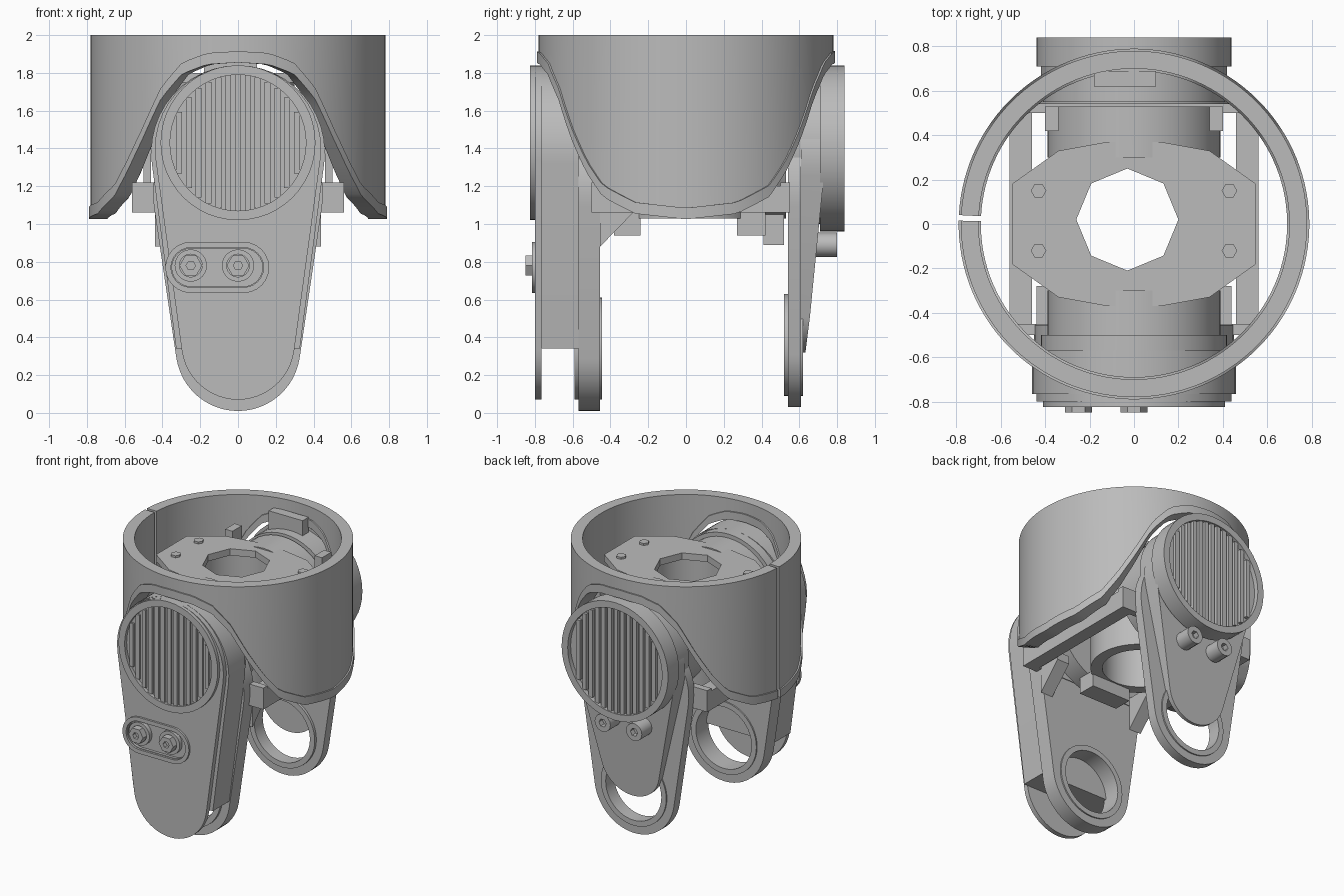
import bpy, bmesh, math
from math import sin, cos, pi
from mathutils import Vector

if "Cube" in bpy.data.objects:
    bpy.data.objects.remove(bpy.data.objects["Cube"])

grey = bpy.data.materials.new("plain grey")
grey.use_nodes = True
grey.diffuse_color = (0.5, 0.5, 0.5, 1)
grey.node_tree.nodes["Principled BSDF"].inputs["Base Color"].default_value = (0.5, 0.5, 0.5, 1)


def finish(name, bm):
    bmesh.ops.recalc_face_normals(bm, faces=bm.faces)
    mesh = bpy.data.meshes.new(name)
    bm.to_mesh(mesh)
    bm.free()
    mesh.materials.append(grey)
    ob = bpy.data.objects.new(name, mesh)
    bpy.context.collection.objects.link(ob)
    return ob


def activate(ob):
    bpy.ops.object.select_all(action='DESELECT')
    ob.select_set(True)
    bpy.context.view_layer.objects.active = ob


def prism(name, outline, lo, hi, axis='y'):
    """Extrude an outline along y (points are x, z) or z (points are x, y)."""
    bm = bmesh.new()
    place = (lambda a, b, c: (a, c, b)) if axis == 'y' else (lambda a, b, c: (a, b, c))
    ends = [[bm.verts.new(place(a, b, c)) for a, b in outline] for c in (lo, hi)]
    n = len(outline)
    for ring in ends:
        bm.faces.new(ring)
    for i in range(n):
        j = (i + 1) % n
        bm.faces.new((ends[0][i], ends[0][j], ends[1][j], ends[1][i]))
    return finish(name, bm)


def box(name, x, y, z):
    return prism(name, [(x[0], y[0]), (x[1], y[0]), (x[1], y[1]), (x[0], y[1])], z[0], z[1], 'z')


def circle(r, a=0, b=0, n=48):
    return [(a + r * cos(2 * pi * i / n), b + r * sin(2 * pi * i / n)) for i in range(n)]


def taper(r1, z1, r2, z2, n=24):
    """Outline around a large upper circle and a small lower one."""
    tilt = math.asin((r1 - r2) / (z1 - z2))
    top = [-tilt + (pi + 2 * tilt) * i / n for i in range(n + 1)]
    low = [pi + tilt + (pi - 2 * tilt) * i / n for i in range(n + 1)]
    return ([(r1 * cos(t), z1 + r1 * sin(t)) for t in top]
            + [(r2 * cos(t), z2 + r2 * sin(t)) for t in low])


def stadium(x1, x2, z, r, n=12):
    arcs = [(x2, -pi / 2), (x1, pi / 2)]
    return [(x + r * cos(s + pi * i / n), z + r * sin(s + pi * i / n))
            for x, s in arcs for i in range(n + 1)]


def cut(ob, cutter):
    cutter.hide_render = True
    mod = ob.modifiers.new("cut", 'BOOLEAN')
    mod.operation, mod.solver, mod.object = 'DIFFERENCE', 'EXACT', cutter
    activate(ob)
    bpy.ops.object.modifier_apply(modifier="cut")
    bpy.data.objects.remove(cutter)
    return ob


def ring(name, outer, inner, a, b, lo, hi, axis='y', n=48):
    return cut(prism(name, circle(outer, a, b, n), lo, hi, axis),
               prism("bore", circle(inner, a, b, n), lo - 0.1, hi + 0.1, axis))


# Round shell with a lower edge that arches over both discs
ARCH = [(0, 1.86), (12, 1.85), (22, 1.80), (31, 1.67), (40, 1.45), (48, 1.28),
        (56, 1.15), (70, 1.06), (90, 1.03)]


def edge_height(t):
    d = math.degrees(math.asin(min(1, abs(cos(t)))))
    for (d0, z0), (d1, z1) in zip(ARCH, ARCH[1:]):
        if d <= d1 + 1e-6:
            return z0 + (z1 - z0) * (d - d0) / (d1 - d0)
    return ARCH[-1][1]


def curved_wall(name, inner, outer, bottom, top, steps=120):
    """Open ring with a narrow slit at the right side."""
    bm = bmesh.new()
    gap, rows = 0.016, []
    for i in range(steps + 1):
        t = -pi + gap + (2 * pi - 2 * gap) * i / steps - 0.035
        rows.append([bm.verts.new((r * cos(t), r * sin(t), z)) for r, z in
                     ((outer, bottom(t)), (outer, top(t)), (inner, top(t)), (inner, bottom(t)))])
    for p, q in zip(rows, rows[1:]):
        for k in range(4):
            m = (k + 1) % 4
            bm.faces.new((p[k], p[m], q[m], q[k]))
    bm.faces.new(rows[0])
    bm.faces.new(rows[-1])
    return finish(name, bm)


curved_wall("shell", 0.70, 0.78, edge_height, lambda t: 2.0)
curved_wall("shell_edge_band", 0.69, 0.79, lambda t: edge_height(t) - 0.005,
            lambda t: edge_height(t) + 0.055)


# Slatted disc, facing -y or +y
def grille(name, z, radius, face, depth):
    s = 1 if face > 0 else -1

    def span(a, b):
        return sorted((face - s * a, face - s * b))
    ring(name + "_rim", radius, radius - 0.05, 0, z, *span(0, depth))
    prism(name + "_backing", circle(radius - 0.04, 0, z), *span(0.035, depth))
    inner = radius - 0.045
    for i in range(-6, 7):
        x = i * 0.052
        h = math.sqrt(inner ** 2 - (abs(x) + 0.015) ** 2)
        box(f"{name}_slat_{i + 7}", (x - 0.016, x + 0.016), span(0.01, 0.04), (z - h, z + h))


grille("front_grille", 1.43, 0.41, -0.825, 0.06)
grille("back_grille", 1.40, 0.44, 0.84, 0.13)

# Disc housings reaching into the shell
prism("front_housing", circle(0.42, 0, 1.42), -0.78, -0.50)
prism("back_housing", circle(0.41, 0, 1.41), 0.55, 0.74)
for nm, lo, hi in (("front", -0.50, -0.30), ("back", 0.30, 0.53)):
    cut(prism(nm + "_motor", circle(0.39, 0, 1.42), lo, hi),
        prism("bore", circle(0.30), 0.9, 2.1, 'z'))

# Front leg: outer plate, body, inner plate with bearing hole
plate = prism("front_leg_plate", taper(0.44, 1.40, 0.30, 0.37), -0.80, -0.765)
cut(plate, prism("slot", stadium(-0.25, 0.03, 0.77, 0.10), -0.9, -0.78))
body = [(x, max(z, 0.34)) for x, z in taper(0.46, 1.38, 0.33, 0.36)]
body = [p for i, p in enumerate(body) if p[1] > 0.34 or body[i - 1][1] > 0.34
        or body[(i + 1) % len(body)][1] > 0.34]
prism("front_leg_body", body, -0.765, -0.57)
ring("slot_bolt_left_seat", 0.085, 0.06, 0.0, 0.78, -0.81, -0.78)
ring("slot_bolt_right_seat", 0.085, 0.06, -0.25, 0.78, -0.81, -0.78)
for nm, x in (("left", 0.0), ("right", -0.25)):
    cut(prism(f"slot_bolt_{nm}", circle(0.06, x, 0.78, 6), -0.85, -0.77),
        prism("socket", circle(0.025, x, 0.78, 6), -0.9, -0.82))
cut(prism("slot_frame", stadium(-0.25, 0.03, 0.77, 0.135), -0.815, -0.79),
    prism("slot", stadium(-0.25, 0.03, 0.77, 0.105), -0.9, -0.7))


def inner_leg(name, lo, hi, z):
    leg = prism(name, taper(0.45, 1.16, 0.33, z), lo, hi)
    cut(leg, prism("bore", circle(0.24, 0, z), lo - 0.1, hi + 0.1))
    ring(name + "_bearing", 0.27, 0.23, 0, z, lo - 0.02, hi + 0.01)


inner_leg("front_inner_leg", -0.57, -0.455, 0.34)
inner_leg("back_inner_leg", 0.54, 0.61, 0.36)

# Back leg cover, thinning towards the foot
cover = prism("back_leg_cover", taper(0.42, 1.35, 0.24, 0.56), 0.61, 0.74)
for v in cover.data.vertices:
    if v.co.y > 0.7:
        v.co.y = 0.63 + 0.10 * min(1, max(0, (v.co.z - 0.3) / 0.8))
for nm, x in (("left", 0.13), ("right", -0.13)):
    cut(prism(f"back_bolt_{nm}", circle(0.065, x, 0.89, 16), 0.68, 0.80),
        prism("socket", circle(0.03, x, 0.89, 6), 0.76, 0.9))

# Inner frame: top plate, hub, rails and gussets
half = [(0.55, 0.18), (0.34, 0.33), (0.12, 0.37)]
outline = (half + [(-x, y) for x, y in reversed(half)]
           + [(-x, -y) for x, y in half] + [(x, -y) for x, y in reversed(half)])
top_plate = prism("top_plate", outline, 1.75, 1.80, 'z')
cut(top_plate, prism("hole", circle(0.23, -0.03, 0.02, 8), 1.5, 2.0, 'z'))
ring("centre_hub", 0.33, 0.25, -0.03, 0.02, 1.03, 1.75, 'z')
for nm, s in (("left", 1), ("right", -1)):
    xs = sorted((s * 0.46, s * 0.56))
    box(nm + "_rail", xs, (-0.50, 0.55), (1.06, 1.20))
    box(nm + "_post", sorted((s * 0.46, s * 0.50)), (-0.18, 0.18), (1.20, 1.75))
    box(nm + "_clip", sorted((s * 0.34, s * 0.40)), (0.42, 0.53), (1.62, 1.80))
    for nm2, y in (("front", -0.12), ("back", 0.15)):
        prism(f"{nm}_{nm2}_screw", circle(0.035, s * 0.43, y, 6), 1.80, 1.815, 'z')
    # Sloping gusset between the front leg and the rail
    g = box(nm + "_gusset", sorted((s * 0.34, s * 0.44)), (-0.455, -0.28), (0.88, 1.12))
    for v in g.data.vertices:
        if v.co.y > -0.3 and v.co.z < 1:
            v.co.z = 1.06
box("connector_block", (-0.18, 0.10), (0.62, 0.69), (1.78, 1.92))
box("front_cross_bar", (-0.56, 0.56), (-0.50, -0.45), (1.06, 1.22))
box("back_cross_bar", (-0.56, 0.56), (0.50, 0.55), (1.06, 1.22))
box("front_under_block", (-0.16, 0.16), (-0.38, -0.24), (0.94, 1.06))
box("back_under_block", (-0.16, 0.16), (0.27, 0.42), (0.94, 1.06))
box("back_under_stop", (-0.12, 0.12), (0.41, 0.52), (0.89, 1.06))

# Smooth the round parts and keep edges crisp
for ob in bpy.context.scene.objects:
    if ob.type == 'MESH':
        activate(ob)
        bpy.ops.object.shade_smooth_by_angle(angle=math.radians(30))
